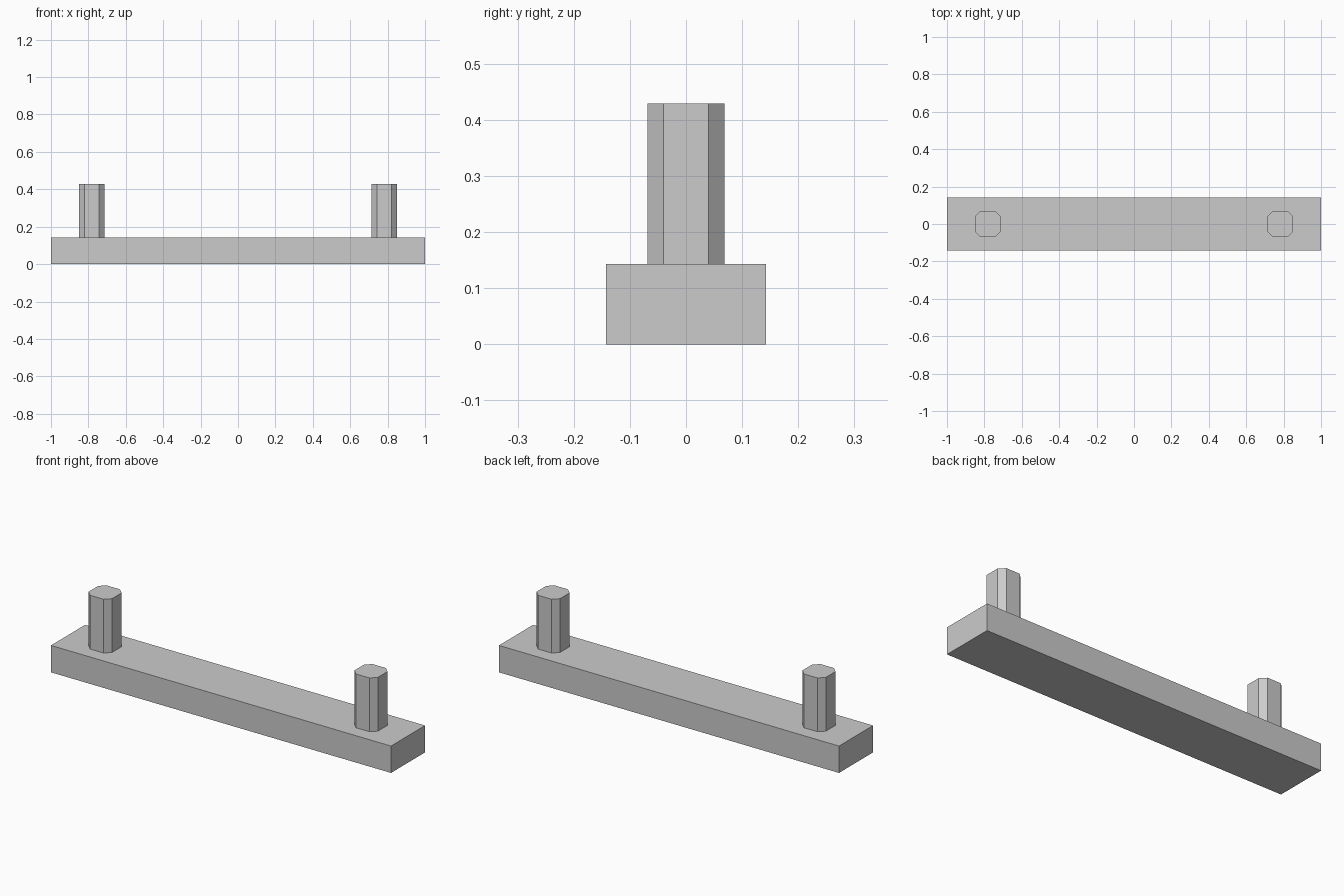
import bpy
import bmesh

default = bpy.data.objects.get("Cube")
if default:
    bpy.data.objects.remove(default, do_unlink=True)

# Single plain grey
GREY = (0.6, 0.6, 0.6, 1.0)
grey = bpy.data.materials.new("plain grey")
grey.use_nodes = True
grey.diffuse_color = GREY
grey.node_tree.nodes["Principled BSDF"].inputs["Base Color"].default_value = GREY


def prism(name, outline, x, z_low, z_high):
    """Flat-shaded upright prism made by extruding an outline."""
    bm = bmesh.new()
    base = bm.faces.new([bm.verts.new((px, py, 0)) for px, py in outline])
    side = bmesh.ops.extrude_face_region(bm, geom=[base], use_keep_orig=True)
    top = [v for v in side["geom"] if isinstance(v, bmesh.types.BMVert)]
    bmesh.ops.translate(bm, verts=top, vec=(0, 0, z_high - z_low))
    bmesh.ops.recalc_face_normals(bm, faces=bm.faces)
    mesh = bpy.data.meshes.new(name)
    bm.to_mesh(mesh)
    bm.free()
    mesh.materials.append(grey)
    obj = bpy.data.objects.new(name, mesh)
    obj.location = (x, 0, z_low)
    bpy.context.collection.objects.link(obj)
    return obj


def chamfered_square(half, flat):
    """Eight-sided outline: a square with its corners cut off."""
    corners = [(1, 1), (-1, 1), (-1, -1), (1, -1)]
    points = []
    for sx, sy in corners:
        pair = [(sx * half, sy * flat), (sx * flat, sy * half)]
        points += pair if sx == sy else pair[::-1]
    return points


BASE_DEPTH = 0.143
BASE_HEIGHT = 0.143
POST_TOP = 0.429

# Long base bar
bar = [(-1, -BASE_DEPTH), (1, -BASE_DEPTH), (1, BASE_DEPTH), (-1, BASE_DEPTH)]
prism("base_bar", bar, 0, 0, BASE_HEIGHT)

# Two mirrored posts
for label, side in (("left", 1), ("right", -1)):
    prism(label + "_post", chamfered_square(0.069, 0.04), side * 0.782,
          BASE_HEIGHT, POST_TOP)
